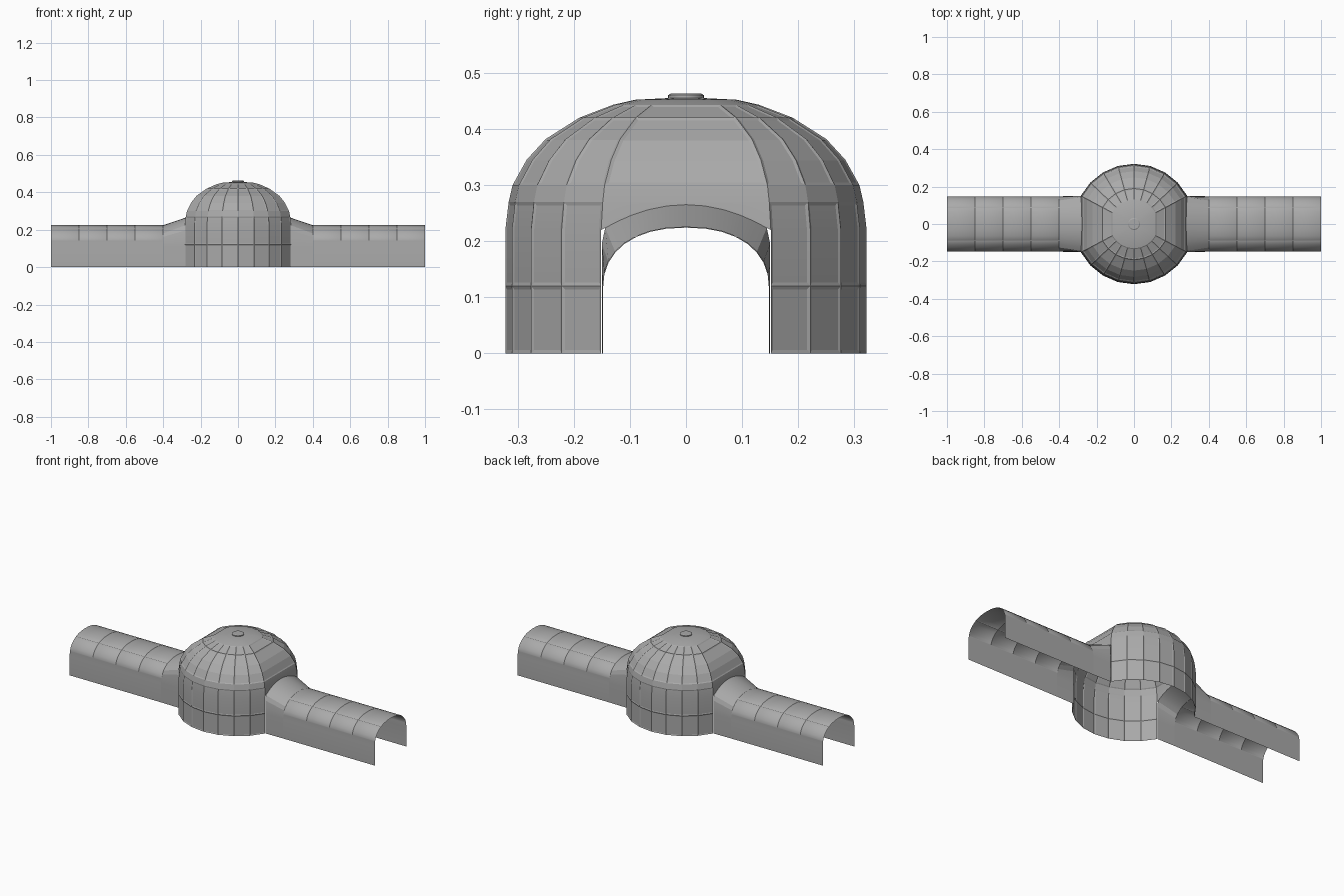
import bpy, bmesh
from math import sin, cos, radians

cube = bpy.data.objects.get("Cube")
if cube:
    bpy.data.objects.remove(cube)

grey = bpy.data.materials.new("plain_grey")
grey.use_nodes = True
COLOUR = (0.4, 0.4, 0.4, 1)
grey.diffuse_color = COLOUR
grey.node_tree.nodes["Principled BSDF"].inputs["Base Color"].default_value = COLOUR


def finish(name, bm, smooth_angle):
    mesh = bpy.data.meshes.new(name)
    bm.to_mesh(mesh)
    bm.free()
    mesh.materials.append(grey)
    obj = bpy.data.objects.new(name, mesh)
    bpy.context.collection.objects.link(obj)
    bpy.ops.object.select_all(action='DESELECT')
    obj.select_set(True)
    bpy.context.view_layer.objects.active = obj
    bpy.ops.object.shade_smooth_by_angle(angle=radians(smooth_angle))
    return obj


def sink_panels(bm, panels, border):
    # each panel is a group of faces with a shallow step around it
    bm.normal_update()
    for faces in panels:
        bmesh.ops.inset_region(bm, faces=faces, thickness=border, depth=-0.002,
                               use_boundary=True, use_even_offset=True)
        bm.normal_update()


def arch_section(steps=16):
    # matching points of the tunnel mouth and the doorway in the dome
    tunnel, door = [(0.148, 0)], [(0.15, 0)]
    for i in range(steps + 1):
        a = radians(180 * i / steps)
        c, s = cos(a), max(sin(a), 0)
        side = 1 if c >= 0 else -1
        tunnel.append((0.148 * side * abs(c) ** 0.88, 0.115 + 0.109 * s ** 0.88))
        if s <= 0.5:
            door.append((0.15 * side, 0.115 + 0.21 * s))
        else:
            y = 0.15 * c / cos(radians(30))
            door.append((y, 0.265 - 0.045 * (y / 0.15) ** 2))
    tunnel.append((-0.148, 0))
    door.append((-0.15, 0))
    return tunnel, door


tunnel_pts, door_pts = arch_section()


def door_x(z):
    return 0.284 if z <= 0.22 else 0.284 - (z - 0.22) * 0.11


# Dome: eight narrow sectors on each long side, one wide flat sector above each doorway
profile = [(0.322, 0), (0.322, 0.12), (0.322, 0.22), (0.316, 0.27), (0.309, 0.3),
           (0.284, 0.345), (0.25, 0.382), (0.19, 0.42), (0.13, 0.443), (0.09, 0.452), (0.03, 0.455)]
angles = [28 + 15.5 * i for i in range(9)]
angles += [a + 180 for a in angles]
bm = bmesh.new()
rings = [[bm.verts.new((r * cos(radians(a)), r * sin(radians(a)), z)) for a in angles]
         for r, z in profile]
panels = []
n = len(angles)
for j in range(n):
    k = (j + 1) % n
    wide = j in (8, 17)
    column = {}
    for i in range(3 if wide else 0, len(profile) - 1):
        column[i] = bm.faces.new((rings[i][j], rings[i][k], rings[i + 1][k], rings[i + 1][j]))
    if wide:
        # wall between the arched doorway and the dome
        side = -1 if j == 8 else 1
        arch = [(y, z) for y, z in door_pts if abs(y) < 0.149 and z > 0.22]
        low = [bm.verts.new((side * door_x(z), side * y, z)) for y, z in arch]
        bm.faces.new([rings[2][k], rings[3][k], rings[3][j], rings[2][j]] + low[::-1])
    else:
        panels.append([column[0]])
        panels.append([column[1], column[2]])
    panels.append([column[i] for i in range(4, 7)])
    panels.append([column[7]])
bm.faces.new(rings[-1])
sink_panels(bm, panels, 0.006)
finish("dome", bm, 12)

# Round cap on the crown
bm = bmesh.new()
levels = [(0.026, 0.45), (0.032, 0.454), (0.032, 0.46), (0.027, 0.463)]
caps = [[bm.verts.new((r * cos(radians(a)), r * sin(radians(a)), z)) for a in range(0, 360, 15)]
        for r, z in levels]
for lower, upper in zip(caps, caps[1:]):
    for j in range(24):
        k = (j + 1) % 24
        bm.faces.new((lower[j], lower[k], upper[k], upper[j]))
bm.faces.new(caps[-1])
finish("crown_cap", bm, 30)


def build_sheet(name, sections, groups, side, smooth):
    # open shell lofted through the sections, turned half round for the other side
    bm = bmesh.new()
    rows = [[bm.verts.new((side * x, side * y, z)) for x, y, z in s] for s in sections]
    panels = []
    for a, b in zip(rows, rows[1:]):
        strip = [bm.faces.new((a[j], b[j], b[j + 1], a[j + 1])) for j in range(len(a) - 1)]
        panels += [strip[s:e] for s, e in groups]
    sink_panels(bm, panels, 0.004)
    finish(name, bm, smooth)


for name, side in (("left", 1), ("right", -1)):
    # Tunnel with long panels
    lengths = [0.4, 0.55, 0.7, 0.85, 1.0]
    build_sheet(name + "_tunnel", [[(x, y, z) for y, z in tunnel_pts] for x in lengths],
                [(2, 6), (6, 12), (12, 16)], side, 30)
    # Flared collar joining the tunnel to the dome
    build_sheet(name + "_collar",
                [[(door_x(z), y, z) for y, z in door_pts],
                 [(0.4, y, z) for y, z in tunnel_pts]], [], side, 15)
